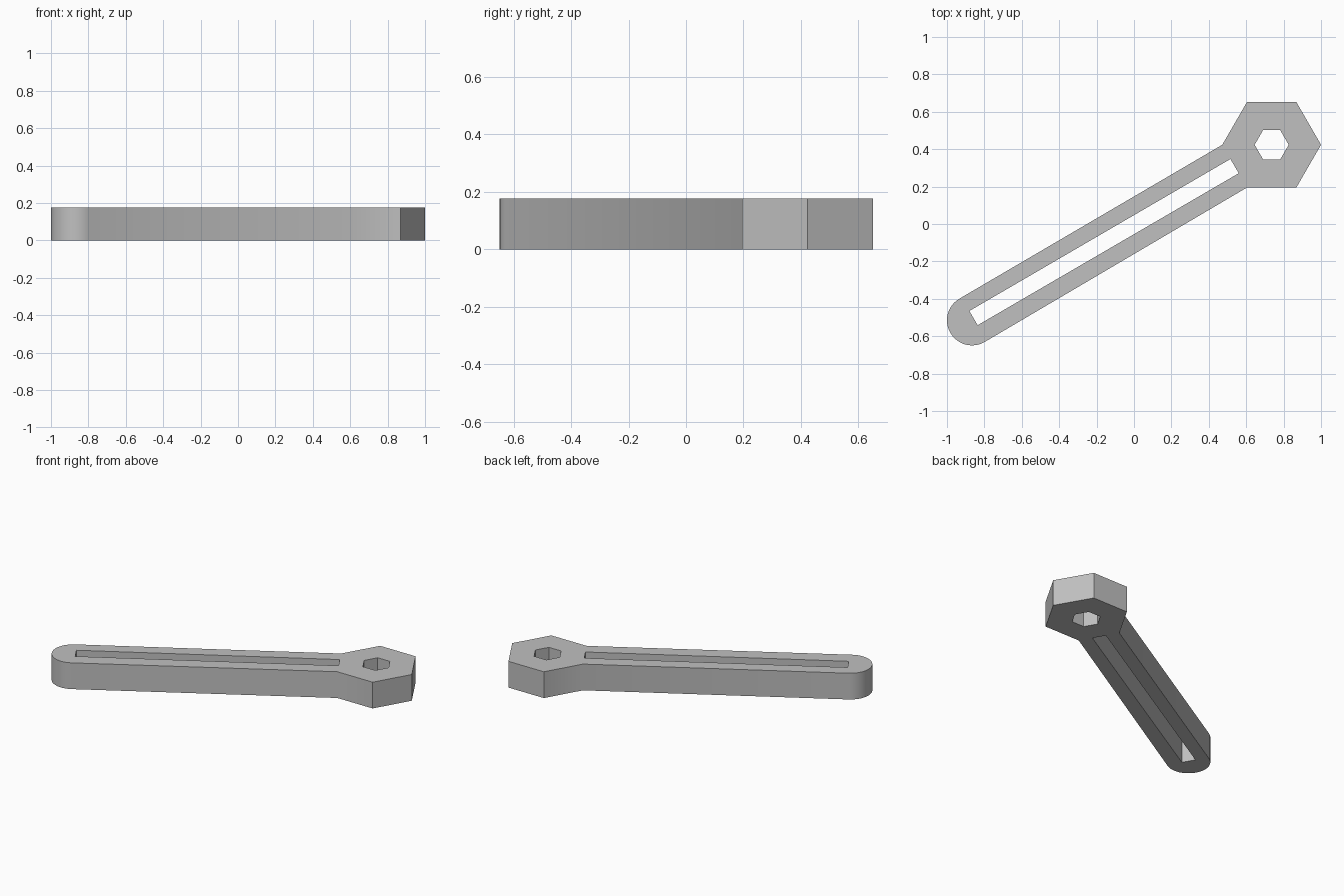
import bpy
import bmesh
from math import cos, sin, radians
from mathutils import Vector

cube = bpy.data.objects.get("Cube")
if cube:
    bpy.data.objects.remove(cube, do_unlink=True)

HEIGHT = 0.177
HEAD = Vector((0.736, 0.4235, 0))      # centre of the hexagonal head
TAIL = Vector((-0.866, -0.515, 0))     # centre of the rounded end
ARM_ANGLE = 30.2                       # direction of the arm in degrees


def polar(centre, radius, angle):
    a = radians(angle)
    return centre + Vector((cos(a), sin(a), 0)) * radius


def hexagon(radius, start=0):
    return [polar(HEAD, radius, start + 60 * i) for i in range(6)]


# Outer outline: rounded end, then around the head
STEPS = 24
outline = [polar(TAIL, 0.134, ARM_ANGLE + 90 + 180 * i / STEPS)
           for i in range(STEPS + 1)]
outline += hexagon(0.264, 240)

# Long slot along the arm
along = polar(Vector(), 1, ARM_ANGLE)
across = polar(Vector(), 0.044, ARM_ANGLE + 90)
slot_start = Vector((-0.858, -0.503, 0))
slot_end = slot_start + along * 1.615
slot = [slot_start + across, slot_start - across,
        slot_end - across, slot_end + across]

# Fill the flat profile between the three loops and raise it
bm = bmesh.new()
for loop in (outline, slot, hexagon(0.091)):
    verts = [bm.verts.new(p) for p in loop]
    for i, v in enumerate(verts):
        bm.edges.new((v, verts[(i + 1) % len(verts)]))
bmesh.ops.triangle_fill(bm, edges=bm.edges[:], use_beauty=True)
raised = bmesh.ops.extrude_face_region(bm, geom=bm.faces[:], use_keep_orig=True)
top_verts = [g for g in raised["geom"] if isinstance(g, bmesh.types.BMVert)]
bmesh.ops.translate(bm, verts=top_verts, vec=(0, 0, HEIGHT))
bmesh.ops.recalc_face_normals(bm, faces=bm.faces[:])

mesh = bpy.data.meshes.new("slotted_wrench")
bm.to_mesh(mesh)
bm.free()
wrench = bpy.data.objects.new("slotted_wrench", mesh)
bpy.context.collection.objects.link(wrench)

# Plain grey material
GREY = (0.53, 0.53, 0.53, 1)
mat = bpy.data.materials.new("plain grey")
mat.use_nodes = True
mat.diffuse_color = GREY
mat.node_tree.nodes["Principled BSDF"].inputs["Base Color"].default_value = GREY
mesh.materials.append(mat)

# Smooth the rounded end and the arm-to-head bends only
bpy.ops.object.select_all(action="DESELECT")
wrench.select_set(True)
bpy.context.view_layer.objects.active = wrench
bpy.ops.object.shade_smooth_by_angle(angle=radians(35))
